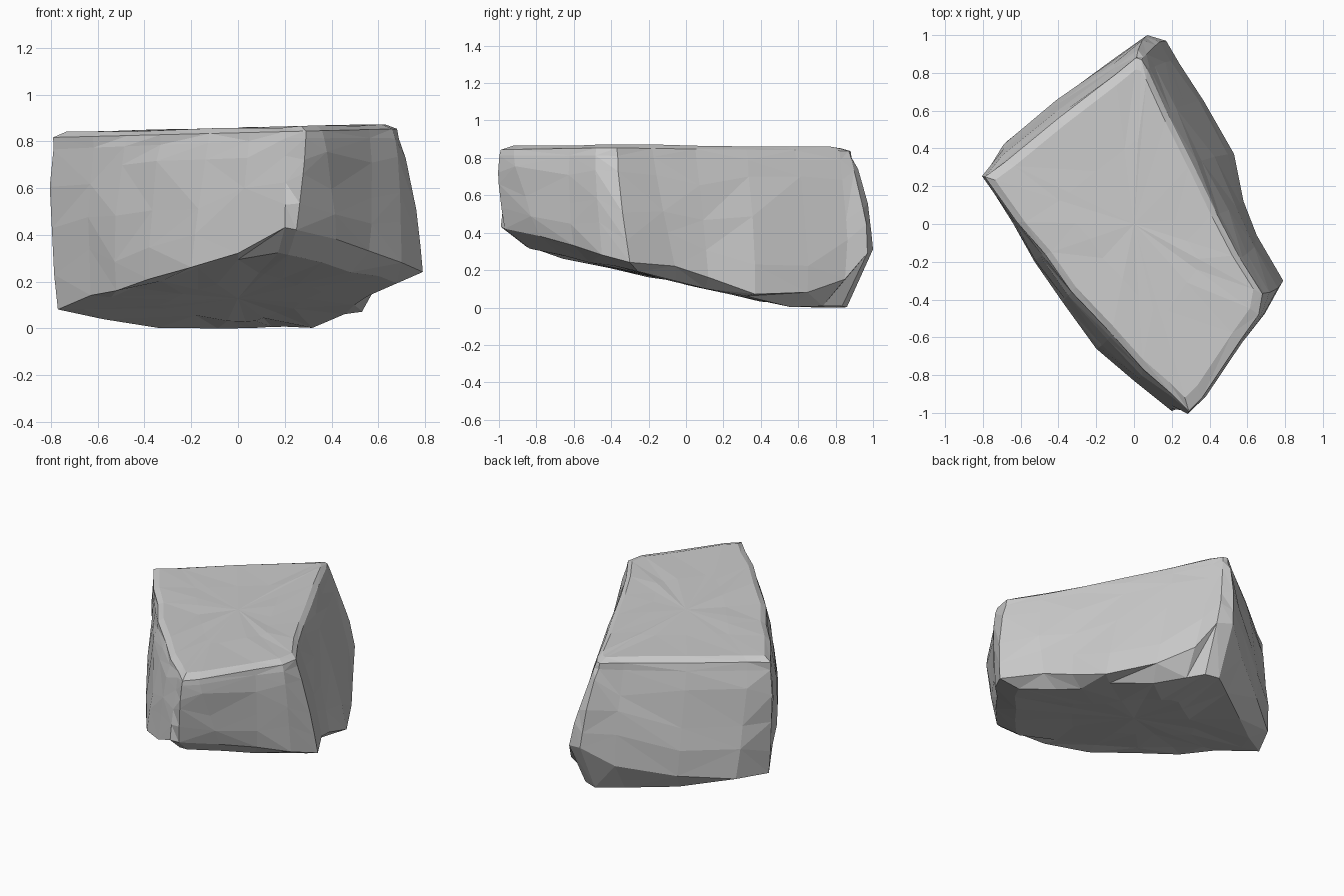
import bpy
import bmesh
import math
import random
from mathutils import Vector

random.seed(4)
cube = bpy.data.objects.get("Cube")
if cube:
    bpy.data.objects.remove(cube, do_unlink=True)

# Corners around the boulder: lower x, y, upper x, y, and height of the lower edge
STATIONS = [
    (-.77, .24, -.79, .25, .09), (-.63, 0, -.62, .01, .15),
    (-.52, -.2, -.47, -.16, .17), (-.38, -.41, -.33, -.36, .22),
    (-.2, -.66, -.12, -.58, .27), (0, -.83, .05, -.77, .33),
    (.2, -.99, .2, -.9, .44), (.25, -.97, .29, -.99, .43),
    (.42, -.78, .36, -.92, .39), (.56, -.6, .56, -.62, .34),
    (.7, -.45, .66, -.48, .29), (.79, -.3, .68, -.37, .25),
    (.65, -.06, .56, -.18, .23), (.58, .12, .44, .05, .17),
    (.53, .37, .31, .32, .08), (.37, .65, .18, .58, .09),
    (.24, .85, .07, .82, .16), (.17, .97, .04, .87, .3),
    (.07, 1, .01, .88, .32), (-.1, .88, -.1, .79, .2),
    (-.4, .66, -.4, .56, .13), (-.67, .44, -.68, .33, .1),
]


def jitter(amount):
    return random.uniform(-amount, amount)


def under_height(y):
    """Sloping underside, lowest towards the back."""
    return .01 + .23 * max(0, .55 - y)


def top_height(x):
    return .865 + .025 * x


def wall_ring(t):
    """Points on the wall at fraction t of its height, bulging slightly."""
    ring = []
    for lx, ly, ux, uy, low in STATIONS:
        inner = 0 < t < 1
        s = t + (jitter(.07) if inner and t < .9 else 0)
        point = Vector((lx, ly, low)).lerp(Vector((ux, uy, top_height(ux) - .02)), s)
        outward = Vector((point.x, point.y, 0)).normalized()
        bulge = .022 * math.sin(math.pi * t) + (jitter(.008) if inner else 0)
        ring.append(point + outward * bulge)
    return ring


def under_ring(scale):
    return [Vector((s[0] * scale, s[1] * scale,
                    under_height(s[1] * scale) + jitter(.008))) for s in STATIONS]


def top_ring(scale):
    return [Vector((s[2] * scale, s[3] * scale,
                    top_height(s[2] * scale) + jitter(.004))) for s in STATIONS]


# Stack the rings from the underside, up the wall and over the top
rings = [under_ring(.45), under_ring(.86)]
rings += [wall_ring(t) for t in (0, .25, .5, .75, .93, 1)]
rings += [top_ring(.93), top_ring(.5)]

bm = bmesh.new()
loops = [[bm.verts.new(p) for p in ring] for ring in rings]
count = len(STATIONS)
for lower, upper in zip(loops, loops[1:]):
    for i in range(count):
        j = (i + 1) % count
        # Alternate the diagonals irregularly for chipped facets
        if random.random() < .5:
            bm.faces.new((lower[i], lower[j], upper[j]))
            bm.faces.new((lower[i], upper[j], upper[i]))
        else:
            bm.faces.new((lower[i], lower[j], upper[i]))
            bm.faces.new((lower[j], upper[j], upper[i]))

# Close the underside and the top
for loop, height in ((loops[0], under_height(0)), (loops[-1], top_height(0))):
    centre = bm.verts.new((0, 0, height))
    for i in range(count):
        bm.faces.new((loop[i], loop[(i + 1) % count], centre))
bmesh.ops.recalc_face_normals(bm, faces=bm.faces)

# Stand the stone on the ground
lowest = min(v.co.z for v in bm.verts)
bmesh.ops.translate(bm, verts=bm.verts, vec=(0, 0, -lowest))

mesh = bpy.data.meshes.new("boulder")
bm.to_mesh(mesh)
bm.free()
boulder = bpy.data.objects.new("boulder", mesh)
bpy.context.collection.objects.link(boulder)

# Plain stone colour
stone = bpy.data.materials.new("grey stone")
stone.use_nodes = True
colour = (.6, .6, .6, 1)
stone.diffuse_color = colour
stone.node_tree.nodes["Principled BSDF"].inputs["Base Color"].default_value = colour
mesh.materials.append(stone)
